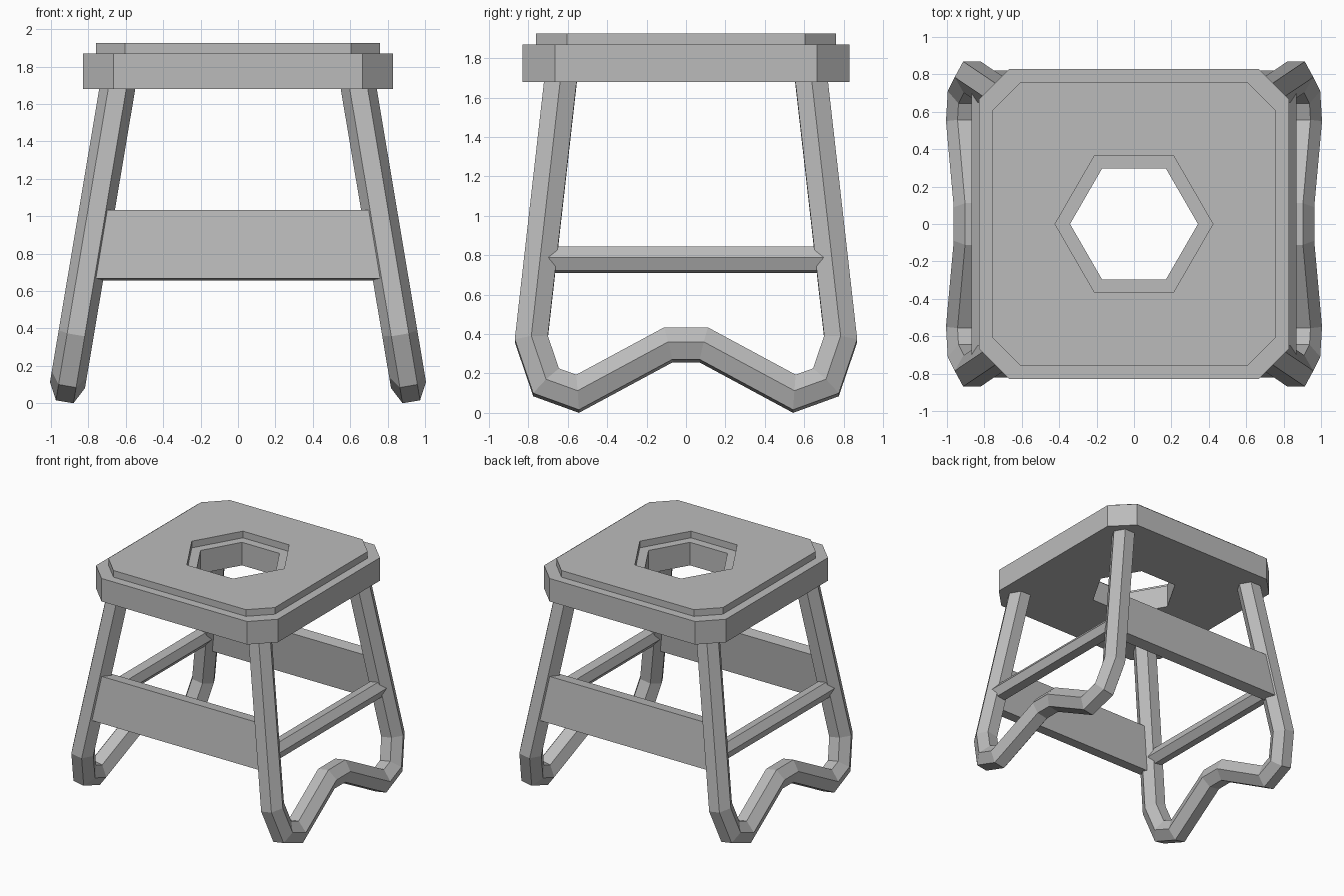
import bpy, bmesh, math
from mathutils import Vector

cube = bpy.data.objects.get("Cube")
if cube:
    bpy.data.objects.remove(cube, do_unlink=True)

GREY = (0.5, 0.5, 0.5, 1)
grey = bpy.data.materials.new("plain_grey")
grey.use_nodes = True
grey.diffuse_color = GREY
grey.node_tree.nodes["Principled BSDF"].inputs["Base Color"].default_value = GREY

SPLAY = 0.168                     # sideways lean of the leg frames


def leg_x(z):
    return 0.928 - SPLAY * z


def leg_y(z):
    return 0.637 + (1.68 - z) * 0.111


def finish(name, bm):
    bmesh.ops.recalc_face_normals(bm, faces=bm.faces)
    mesh = bpy.data.meshes.new(name)
    bm.to_mesh(mesh)
    bm.free()
    mesh.materials.append(grey)
    obj = bpy.data.objects.new(name, mesh)
    bpy.context.collection.objects.link(obj)
    return obj


def slab(name, half, cut, hole, z0, z1):
    """Square slab with clipped corners and a six-sided hole."""
    k = half - cut
    outer = []
    for sx, sy in ((1, 1), (-1, 1), (-1, -1), (1, -1)):
        pair = [(sx * half, sy * k), (sx * k, sy * half)]
        outer += pair if sx * sy > 0 else pair[::-1]
    inner = [(hole * math.cos(i * math.pi / 3), hole * math.sin(i * math.pi / 3))
             for i in range(6)]
    bm = bmesh.new()
    for loop in (outer, inner):
        vs = [bm.verts.new((x, y, z0)) for x, y in loop]
        for a, b in zip(vs, vs[1:] + vs[:1]):
            bm.edges.new((a, b))
    bmesh.ops.triangle_fill(bm, edges=bm.edges[:], use_beauty=True)
    ext = bmesh.ops.extrude_face_region(bm, geom=bm.faces[:], use_keep_orig=True)
    moved = [g for g in ext["geom"] if isinstance(g, bmesh.types.BMVert)]
    bmesh.ops.translate(bm, verts=moved, vec=(0, 0, z1 - z0))
    return finish(name, bm)


def hex_bar(name, path, side, radius):
    """Six-sided bar with mitred bends, along (y, z) points in a leaning plane."""
    pts = [Vector((side * leg_x(z), y, z)) for y, z in path]
    normal = Vector((side, 0, SPLAY)).normalized()
    bm = bmesh.new()
    rings = []
    for i, p in enumerate(pts):
        d_in = (p - pts[i - 1]).normalized() if i else None
        d_out = (pts[i + 1] - p).normalized() if i < len(pts) - 1 else None
        d_in, d_out = d_in or d_out, d_out or d_in
        mid = (d_in + d_out).normalized()
        across = normal.cross(mid) / mid.dot(d_in)
        rings.append([bm.verts.new(p + radius * (normal * math.cos(a) + across * math.sin(a)))
                      for a in (j * math.pi / 3 for j in range(6))])
    for r, s in zip(rings, rings[1:]):
        for j in range(6):
            k = (j + 1) % 6
            bm.faces.new((r[j], r[k], s[k], s[j]))
    bm.faces.new(rings[0])
    bm.faces.new(rings[-1])
    return finish(name, bm)


def board(name, side, z_low, z_high):
    """Leaning board whose ends are buried in the legs."""
    out = Vector((0, side, 0.111)).normalized()
    bm = bmesh.new()
    for z in (z_low, z_high):
        for sx in (-1, 1):
            for depth in (0.07, -0.03):
                p = Vector((sx * leg_x(z), side * leg_y(z), z))
                bm.verts.new(p + out * depth)
    bmesh.ops.convex_hull(bm, input=bm.verts[:])
    bmesh.ops.dissolve_limit(bm, angle_limit=0.02, verts=bm.verts[:], edges=bm.edges[:])
    return finish(name, bm)


# Seat with raised top panel
slab("seat", 0.83, 0.165, 0.342, 1.68, 1.87)
slab("seat_panel", 0.76, 0.155, 0.422, 1.87, 1.925)

# Bent leg frames and rungs, left and right
half_path = [(leg_y(1.72), 1.72), (0.785, 0.375), (0.71, 0.155), (0.55, 0.097), (0.09, 0.345)]
frame_path = half_path + [(-y, z) for y, z in reversed(half_path)]
for label, side in (("left", 1), ("right", -1)):
    hex_bar(label + "_leg_frame", frame_path, side, 0.095)
    hex_bar(label + "_rung", [(0.72, 0.777), (-0.72, 0.777)], side, 0.072)

# Cross boards, front and back
for label, side in (("front", -1), ("back", 1)):
    board(label + "_board", side, 0.66, 1.025)
